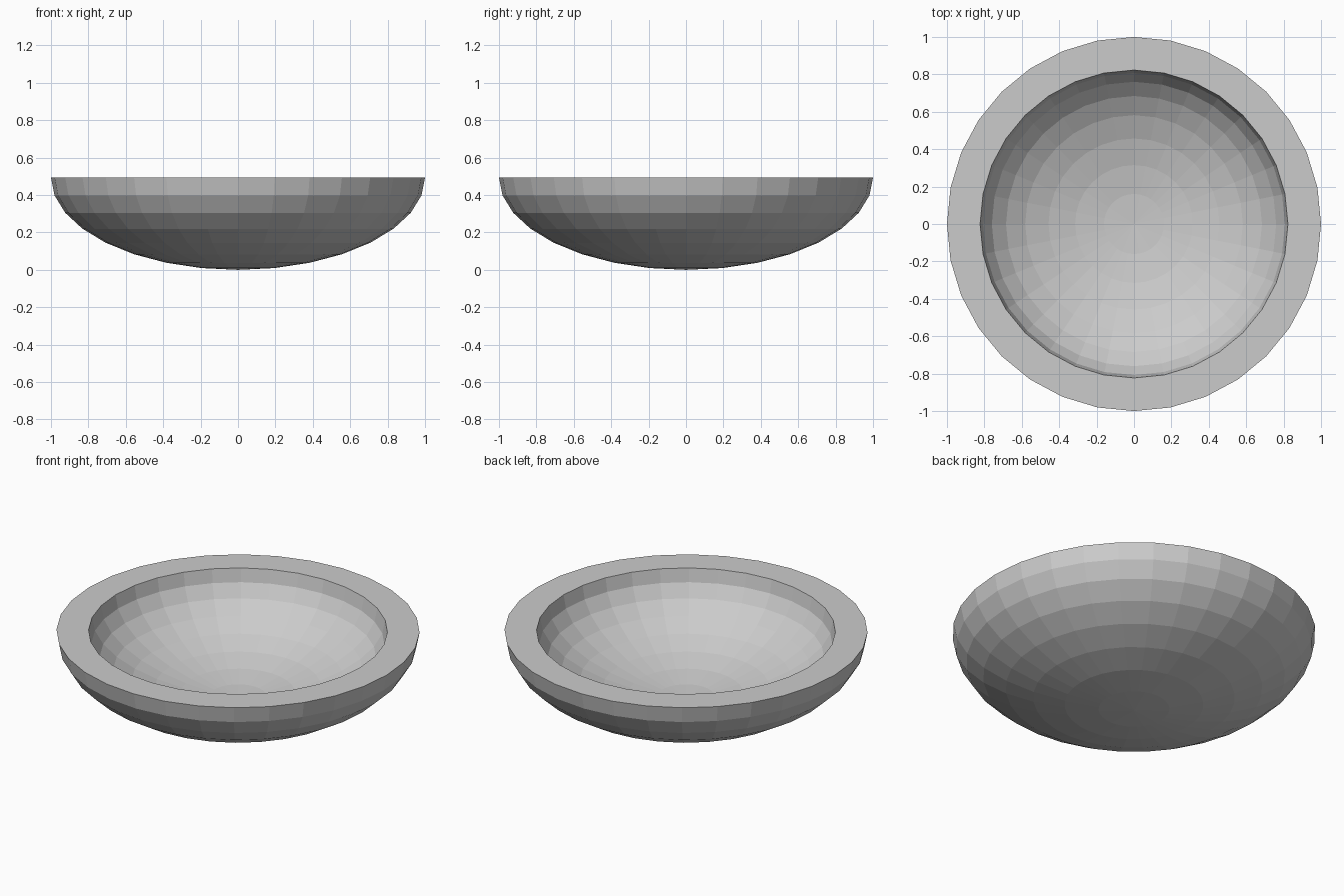
import bpy, bmesh
from math import sin, cos, pi

if "Cube" in bpy.data.objects:
    bpy.data.objects.remove(bpy.data.objects["Cube"])

SEGMENTS = 32      # sides around the bowl
STEPS = 8          # rings from rim to bottom
HEIGHT = 0.494     # rim height
INNER = 0.823      # hollow size relative to the outer shell

bm = bmesh.new()


def ring(radius, z):
    return [bm.verts.new((radius * cos(2 * pi * i / SEGMENTS),
                          radius * sin(2 * pi * i / SEGMENTS), z))
            for i in range(SEGMENTS)]


def bridge(a, b):
    for i in range(SEGMENTS):
        j = (i + 1) % SEGMENTS
        bm.faces.new((a[i], a[j], b[j], b[i]))


def half_shell(scale):
    """Lower half of a flattened sphere hanging from the rim; returns its rim."""
    rings = [ring(scale * cos(k * pi / 2 / STEPS),
                  HEIGHT * (1 - scale * sin(k * pi / 2 / STEPS)))
             for k in range(STEPS)]
    for a, b in zip(rings, rings[1:]):
        bridge(a, b)
    pole = bm.verts.new((0, 0, HEIGHT * (1 - scale)))
    last = rings[-1]
    for i in range(SEGMENTS):
        bm.faces.new((last[i], last[(i + 1) % SEGMENTS], pole))
    return rings[0]


# Outer shell, inner hollow and the flat rim joining them
bridge(half_shell(1.0), half_shell(INNER))
bmesh.ops.recalc_face_normals(bm, faces=bm.faces)

mesh = bpy.data.meshes.new("bowl")
bm.to_mesh(mesh)
bm.free()
bpy.context.collection.objects.link(bpy.data.objects.new("bowl", mesh))
